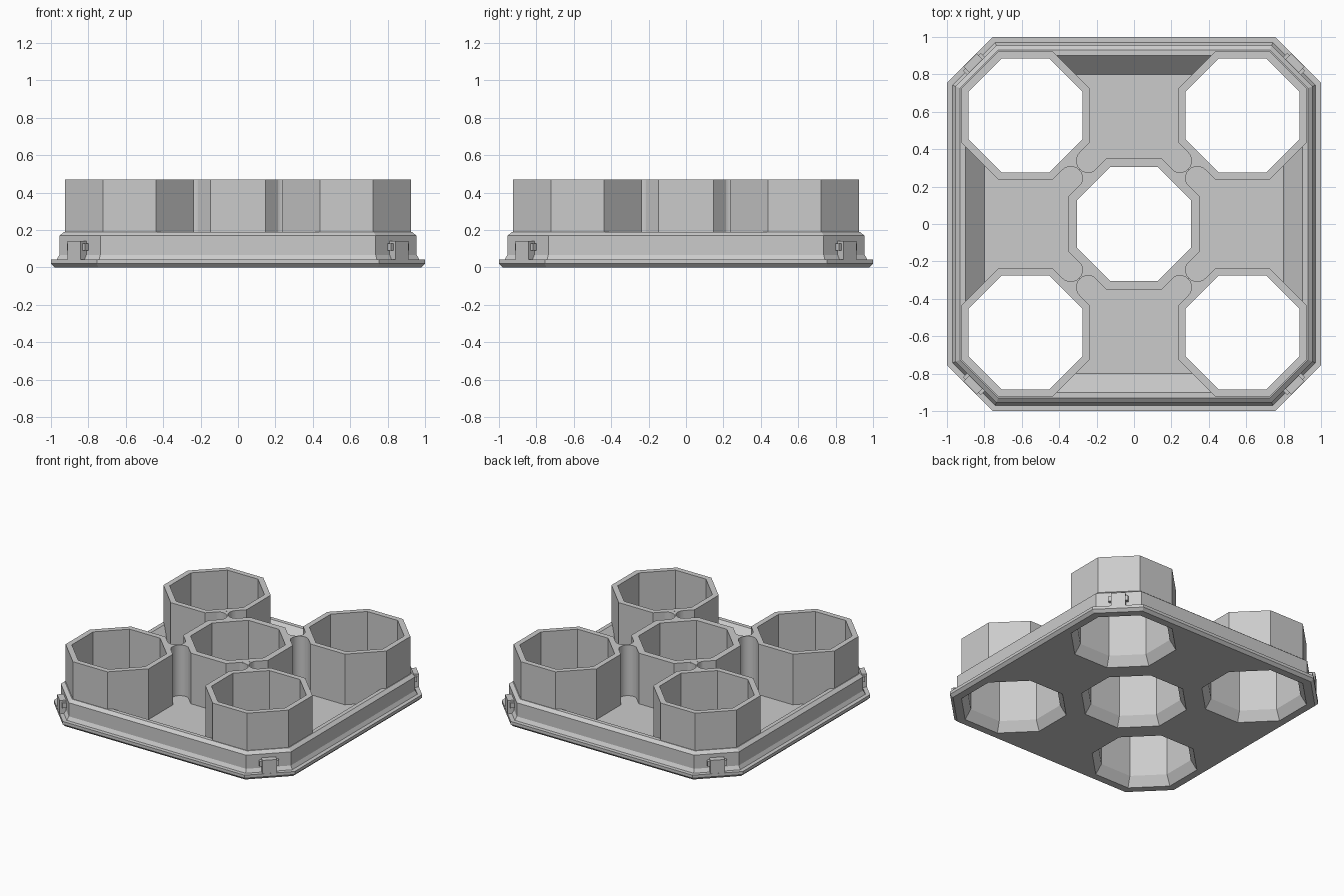
import bpy, bmesh, math
from mathutils import Matrix

cube = bpy.data.objects.get("Cube")
if cube:
    bpy.data.objects.remove(cube, do_unlink=True)

gray = bpy.data.materials.new("light gray")
gray.use_nodes = True
COLOR = (0.6, 0.6, 0.6, 1)
gray.diffuse_color = COLOR
gray.node_tree.nodes["Principled BSDF"].inputs["Base Color"].default_value = COLOR

CUP_POS = 0.58      # corner cup centre
HOLE = 0.305        # inner apothem of every cup
TOP = 0.47          # cup height
FLOOR = 0.09        # tray floor


def octagon(h, k):
    """Square of half size h whose corners are cut back to k."""
    return [(h, -k), (h, k), (k, h), (-k, h), (-h, k), (-h, -k), (-k, -h), (k, -h)]


def regular(a):
    return octagon(a, a * math.tan(math.pi / 8))


def tray_outline(h):
    return octagon(h, 1.755 - (1 - h) * math.sqrt(2) - h)


def loft(name, rings, closed=False, matrix=Matrix()):
    """Skin a list of (outline, z); closed joins last to first instead of capping."""
    bm = bmesh.new()
    loops = [[bm.verts.new((x, y, z)) for x, y in pts] for pts, z in rings]
    n = len(loops[0])
    pairs = list(zip(loops, loops[1:]))
    if closed:
        pairs.append((loops[-1], loops[0]))
    else:
        bm.faces.new(loops[0])
        bm.faces.new(loops[-1])
    for a, b in pairs:
        for i in range(n):
            j = (i + 1) % n
            bm.faces.new((a[i], a[j], b[j], b[i]))
    bmesh.ops.recalc_face_normals(bm, faces=bm.faces)
    bm.transform(matrix)
    me = bpy.data.meshes.new(name)
    bm.to_mesh(me)
    bm.free()
    me.materials.append(gray)
    ob = bpy.data.objects.new(name, me)
    bpy.context.collection.objects.link(ob)
    return ob


def box(name, x0, x1, half_y, y, z0, z1, matrix):
    pts = [(x0, y - half_y), (x1, y - half_y), (x1, y + half_y), (x0, y + half_y)]
    return loft(name, [(pts, z0), (pts, z1)], matrix=matrix)


def cut(target, cutter):
    """Subtract the cutter, apply and remove it."""
    cutter.hide_render = True
    mod = target.modifiers.new("cut", 'BOOLEAN')
    mod.operation = 'DIFFERENCE'
    mod.solver = 'EXACT'
    mod.object = cutter
    bpy.context.view_layer.objects.active = target
    bpy.ops.object.modifier_apply(modifier=mod.name)
    bpy.data.objects.remove(cutter, do_unlink=True)


# Tray with flange, stepped wall and bevelled rim
profile = [(0.98, 0), (1, 0.02), (1, 0.042), (0.97, 0.042),
           (0.955, 0.068), (0.955, 0.17), (0.93, 0.19)]
tray = loft("tray", [(tray_outline(h), z) for h, z in profile])

# Sloped pocket that leaves the floor and rim
cut(tray, loft("pocket_cutter", [(octagon(0.8, 0.45), FLOOR),
                                 (octagon(0.9, 0.5), 0.19),
                                 (octagon(0.92, 0.51), 0.21)]))

# Cups standing over flared holes
corners = [(1, 1, "back_left"), (-1, 1, "back_right"),
           (-1, -1, "front_right"), (1, -1, "front_left")]
cups = [(0, 0, "center")] + corners
for sx, sy, label in cups:
    place = Matrix.Translation((sx * CUP_POS, sy * CUP_POS, 0))
    cut(tray, loft("hole_cutter", [(regular(0.3564), -0.02), (regular(HOLE), 0.07),
                                   (regular(0.325), 0.07), (regular(0.325), 0.5)],
                   matrix=place))
    outer = 0.352 if label == "center" else 0.345
    loft(label + "_cup", [(regular(HOLE), 0.07), (regular(HOLE), TOP),
                          (regular(outer), TOP), (regular(outer), 0.07)],
         closed=True, matrix=place)

# Waisted bridges between cups, and clips on the cut corners
MID, R, OFF = 0.4125, 0.0625, 0.066
STEPS = 12
arc = [math.pi * (i / STEPS - 0.5) for i in range(STEPS + 1)]
right = [(MID + R * math.sin(a), OFF - R * math.cos(a)) for a in arc]
right = [(MID - 0.08, OFF)] + right + [(MID + 0.08, OFF)]
waist = right + [(x, -y) for x, y in reversed(right)]

for sx, sy, label in corners:
    turn = Matrix.Rotation(math.atan2(sy, sx), 4, 'Z')
    bridge = loft(label + "_bridge", [(waist, 0.08), (waist, TOP - 0.0005)], matrix=turn)
    for ob in bpy.context.selected_objects:
        ob.select_set(False)
    bridge.select_set(True)
    bpy.context.view_layer.objects.active = bridge
    bpy.ops.object.shade_smooth_by_angle(angle=math.radians(30))
    box(label + "_clip", 1.18, 1.24, 0.05, 0, 0.035, 0.142, turn)
    for side in (-1, 1):
        box(label + "_clip_peg", 1.19, 1.225, 0.012, side * 0.055, 0.09, 0.128, turn)
